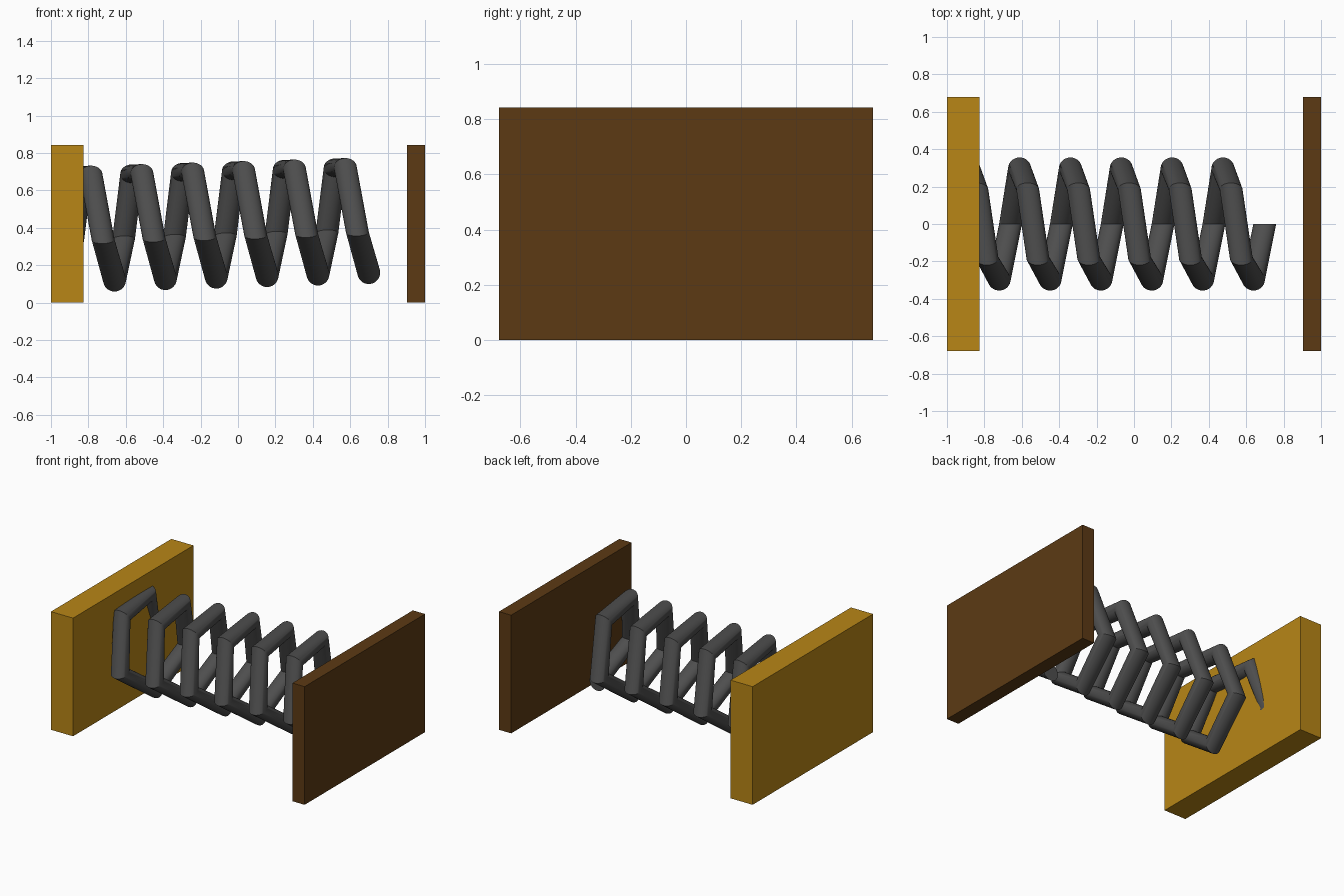
import bpy, bmesh, math
from mathutils import Vector

if "Cube" in bpy.data.objects:
    bpy.data.objects.remove(bpy.data.objects["Cube"])


def srgb(*c):
    return [(v / 255 / 12.92 if v < 10 else ((v / 255 + 0.055) / 1.055) ** 2.4) for v in c] + [1]


def add_object(name, bm, rgb):
    bmesh.ops.recalc_face_normals(bm, faces=bm.faces)
    mesh = bpy.data.meshes.new(name)
    bm.to_mesh(mesh)
    bm.free()
    mat = bpy.data.materials.new(name + "_colour")
    mat.diffuse_color = srgb(*rgb)
    mat.use_nodes = True
    mat.node_tree.nodes["Principled BSDF"].inputs["Base Color"].default_value = mat.diffuse_color
    mesh.materials.append(mat)
    obj = bpy.data.objects.new(name, mesh)
    bpy.context.collection.objects.link(obj)
    return obj


def plate(name, x0, x1, rgb):
    bm = bmesh.new()
    bmesh.ops.create_cube(bm, size=1)
    for v in bm.verts:
        v.co = Vector(((x0 + x1) / 2 + v.co.x * (x1 - x0), v.co.y * 1.356, 0.421 + v.co.z * 0.842))
    return add_object(name, bm, rgb)


# End plates: thick golden one, thin dark brown one
plate("thick_plate", -1.0, -0.826, (184, 134, 22))
plate("thin_plate", 0.904, 1.0, (92, 58, 20))

# Spring: round wire swept around a slightly tilted five-step helix
COIL_R, WIRE_R, PITCH = 0.313, 0.061, 0.272
STEPS, TURNS, SIDES = 5, 6, 32
tilt = math.radians(1.7)
axis = Vector((math.cos(tilt), 0, math.sin(tilt)))
up = Vector((-math.sin(tilt), 0, math.cos(tilt)))
side = Vector((0, 1, 0))
start = Vector((0.69, 0, 0.473))

bm = bmesh.new()
rings = []
for k in range(STEPS * TURNS + 1):
    a = math.tau * k / STEPS
    radial = -side * math.sin(a) - up * math.cos(a)
    centre = start - axis * (PITCH * k / STEPS) + radial * COIL_R
    ring = []
    for i in range(SIDES):
        b = math.tau * i / SIDES
        ring.append(bm.verts.new(centre + (axis * math.cos(b) + radial * math.sin(b)) * WIRE_R))
    rings.append(ring)
for r0, r1 in zip(rings, rings[1:]):
    for i in range(SIDES):
        j = (i + 1) % SIDES
        bm.faces.new((r0[i], r0[j], r1[j], r1[i]))
# Flat wire ends
bm.faces.new(rings[0])
bm.faces.new(rings[-1])
spring = add_object("spring", bm, (78, 78, 78))

bpy.context.view_layer.objects.active = spring
spring.select_set(True)
bpy.ops.object.shade_smooth_by_angle(angle=math.radians(30))
